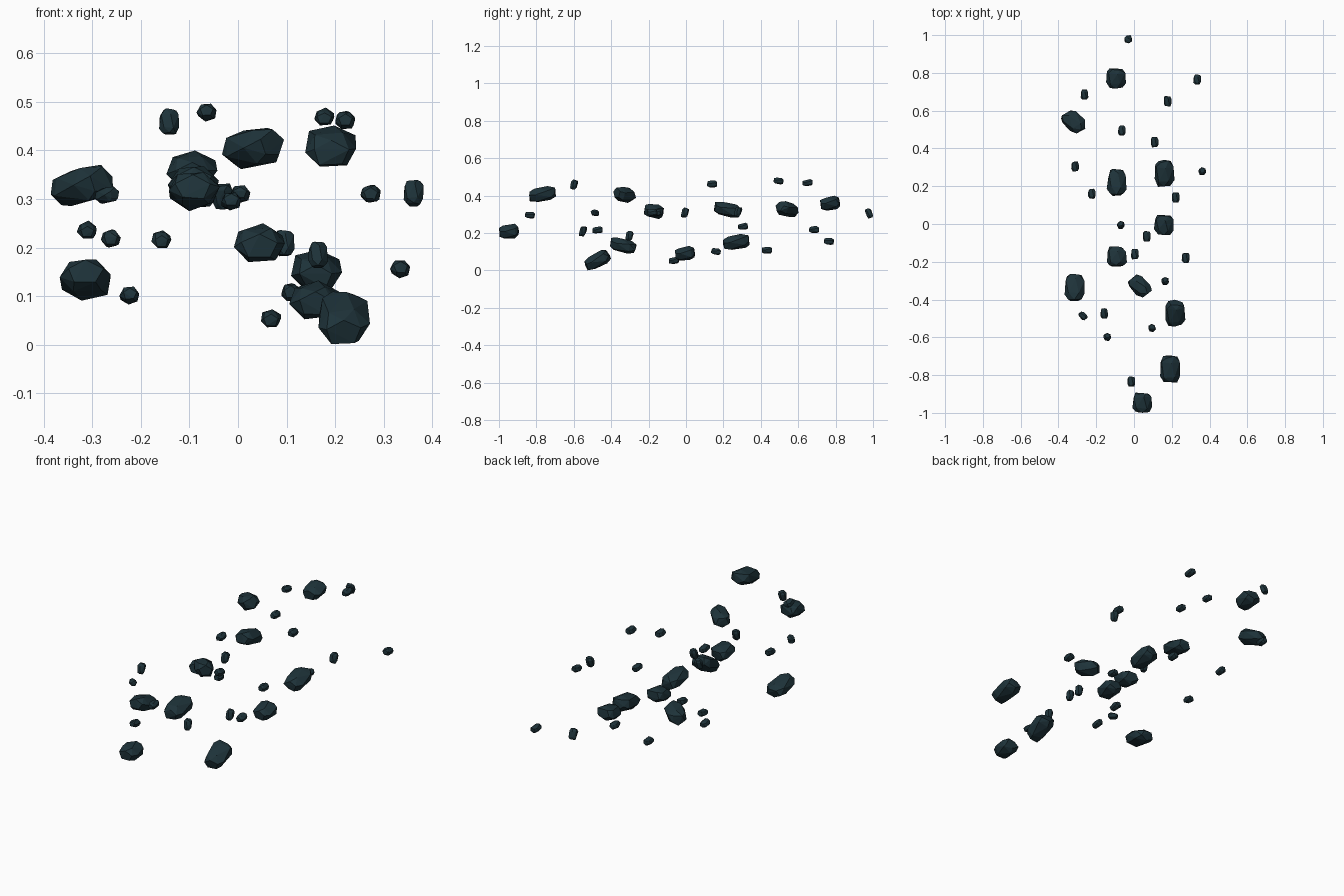
import bpy, bmesh, math, random
from mathutils import Vector, Matrix

if "Cube" in bpy.data.objects:
    bpy.data.objects.remove(bpy.data.objects["Cube"])

mat = bpy.data.materials.new("dark_slate")
mat.diffuse_color = (0.013, 0.033, 0.042, 1)
mat.use_nodes = True
mat.node_tree.nodes["Principled BSDF"].inputs["Base Color"].default_value = mat.diffuse_color


def rock(name, loc, dims, tilt=0, yaw=0, seed=0):
    """Angular chunk: hull of jittered rings along y, tilted, fitted to a bounding size."""
    rng = random.Random(seed)
    pts = []
    for y, r, n, turn in ((-0.95, 0.7, 5, 0.3), (-0.5, 1.0, 6, 0.1),
                          (0.55, 1.0, 6, 0.4), (0.95, 0.7, 5, 0.9)):
        for i in range(n):
            a = turn + 2 * math.pi * i / n
            s = r * rng.uniform(.92, 1.06)
            pts.append(Vector((s * math.cos(a), 1.3 * y + rng.uniform(-.12, .12),
                               0.75 * s * math.sin(a))))
    rot = Matrix.Rotation(math.radians(yaw), 3, 'Z') @ Matrix.Rotation(math.radians(tilt), 3, 'X')
    pts = [rot @ p for p in pts]
    lo = Vector([min(p[k] for p in pts) for k in range(3)])
    hi = Vector([max(p[k] for p in pts) for k in range(3)])
    mid, size = (lo + hi) / 2, hi - lo
    bm = bmesh.new()
    for p in pts:
        bm.verts.new([(p[k] - mid[k]) * dims[k] / size[k] for k in range(3)])
    bmesh.ops.convex_hull(bm, input=bm.verts)
    loose = [v for v in bm.verts if not v.link_faces]
    bmesh.ops.delete(bm, geom=loose, context='VERTS')
    bmesh.ops.recalc_face_normals(bm, faces=bm.faces)
    me = bpy.data.meshes.new(name)
    bm.to_mesh(me)
    bm.free()
    me.materials.append(mat)
    ob = bpy.data.objects.new(name, me)
    ob.location = loc
    bpy.context.collection.objects.link(ob)


# Large rocks: position, size class, tilt
SIZES = {"long": (.105, .143, .085), "short": (.105, .107, .08),
         "turned": (.128, .122, .085), "steep": (.106, .142, .108)}
large = [
    ((-.095, .77, .36), "short", 8), ((-.322, .54, .328), "turned", -10),
    ((-.092, .22, .325), "long", -13), ((.162, .268, .153), "long", 12),
    ((.158, -.005, .092), "short", 6), ((-.09, -.172, .315), "short", -5),
    ((-.315, -.335, .133), "long", -15), ((.031, -.328, .404), "turned", -6),
    ((.219, -.472, .055), "steep", 27), ((.191, -.767, .409), "long", 12),
    ((.044, -.946, .21), "short", 5),
]
for i, (loc, kind, tilt) in enumerate(large):
    rock(f"large_rock_{i + 1}", loc, SIZES[kind], tilt, 42 if kind == "turned" else 0, i)

# Small rocks lying along y
flat = [
    (.334, .765, .155), (-.262, .685, .219), (.178, .65, .47), (-.065, .495, .478),
    (.11, .433, .108), (-.312, .305, .237), (-.224, .16, .101), (.221, .14, .463),
    (.068, -.065, .054), (.005, -.16, .31), (.273, -.18, .311), (-.158, -.473, .217),
    (-.014, -.834, .295),
]
for i, loc in enumerate(flat):
    rock(f"small_rock_{i + 1}", loc, (.041, .054, .037), (i % 3 - 1) * 6, 0, 40 + i)

# Small rocks standing steeply
steep = [(-.031, .978, .305), (.362, .28, .312), (-.07, -.005, .31),
         (.165, -.302, .185), (.096, -.55, .209), (-.142, -.598, .46)]
for i, loc in enumerate(steep):
    rock(f"upright_small_rock_{i + 1}", loc, (.041, .043, .054),
         (105, 80)[i % 2] if i == 0 else 78, 0, 70 + i)

# Small rock turned sideways
rock("turned_small_rock", (-.27, -.487, .308), (.05, .046, .036), -8, 45, 90)
